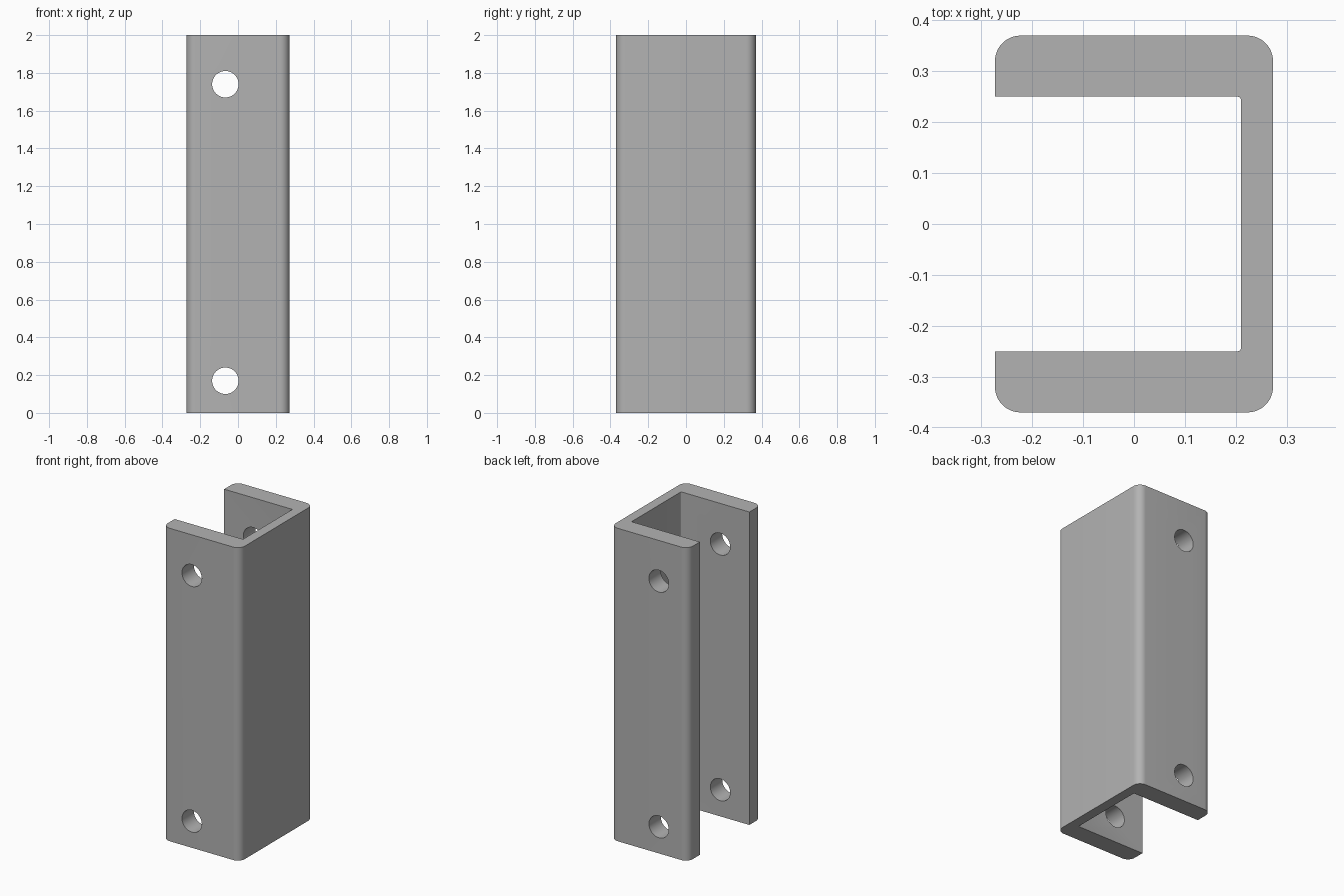
import bpy, bmesh
from math import cos, sin, pi, radians

cube = bpy.data.objects.get("Cube")
if cube:
    bpy.data.objects.remove(cube, do_unlink=True)

HEIGHT = 2.0
HALF_W, HALF_D = 0.273, 0.37       # outer half sizes
WEB_X, FLANGE_Y = 0.21, 0.25       # inner faces of web and flanges
HOLE_X, HOLE_R = -0.067, 0.07
HOLE_HEIGHTS = (0.17, 1.74)

steel = bpy.data.materials.new("grey steel")
steel.use_nodes = True
colour = (0.45, 0.45, 0.45, 1)
steel.diffuse_color = colour
steel.node_tree.nodes["Principled BSDF"].inputs["Base Color"].default_value = colour


def arc(cx, cy, r, start, end, steps):
    """Points along a rounded corner, angles in degrees."""
    angles = [radians(start + (end - start) * i / steps) for i in range(steps + 1)]
    return [(cx + r * cos(a), cy + r * sin(a)) for a in angles]


def mesh_object(name, bm):
    bmesh.ops.recalc_face_normals(bm, faces=bm.faces[:])
    mesh = bpy.data.meshes.new(name)
    bm.to_mesh(mesh)
    bm.free()
    mesh.materials.append(steel)
    obj = bpy.data.objects.new(name, mesh)
    bpy.context.collection.objects.link(obj)
    return obj


# Upper half of the C profile, from web centre out to the flange and back inside
R, r = 0.05, 0.006
upper = arc(HALF_W - R, HALF_D - R, R, 0, 90, 12)
upper += arc(-HALF_W + R, HALF_D - R, R, 90, 180, 12)
upper += [(-HALF_W, FLANGE_Y)]
upper += arc(WEB_X - r, FLANGE_Y - r, r, 90, 0, 4)
profile = upper + [(x, -y) for x, y in reversed(upper)]

# Channel body
bm = bmesh.new()
base = bm.faces.new([bm.verts.new((x, y, 0)) for x, y in profile])
extruded = bmesh.ops.extrude_face_region(bm, geom=[base])["geom"]
bmesh.ops.translate(bm, vec=(0, 0, HEIGHT),
                    verts=[v for v in extruded if isinstance(v, bmesh.types.BMVert)])
channel = mesh_object("channel_bracket", bm)

# Bolt holes through both flanges
bm = bmesh.new()
for z in HOLE_HEIGHTS:
    ring = [bm.verts.new((x, -1, y)) for x, y in arc(HOLE_X, z, HOLE_R, 0, 360, 48)[:-1]]
    cap = bm.faces.new(ring)
    geom = bmesh.ops.extrude_face_region(bm, geom=[cap])["geom"]
    bmesh.ops.translate(bm, vec=(0, 2, 0),
                        verts=[v for v in geom if isinstance(v, bmesh.types.BMVert)])
cutter = mesh_object("bolt_hole_cutter", bm)
cutter.hide_render = True

cut = channel.modifiers.new("bolt_holes", "BOOLEAN")
cut.operation = "DIFFERENCE"
cut.solver = "EXACT"
cut.object = cutter
bpy.context.view_layer.objects.active = channel
channel.select_set(True)
bpy.ops.object.modifier_apply(modifier=cut.name)
bpy.data.objects.remove(cutter, do_unlink=True)
bpy.ops.object.shade_smooth_by_angle(angle=radians(30))
